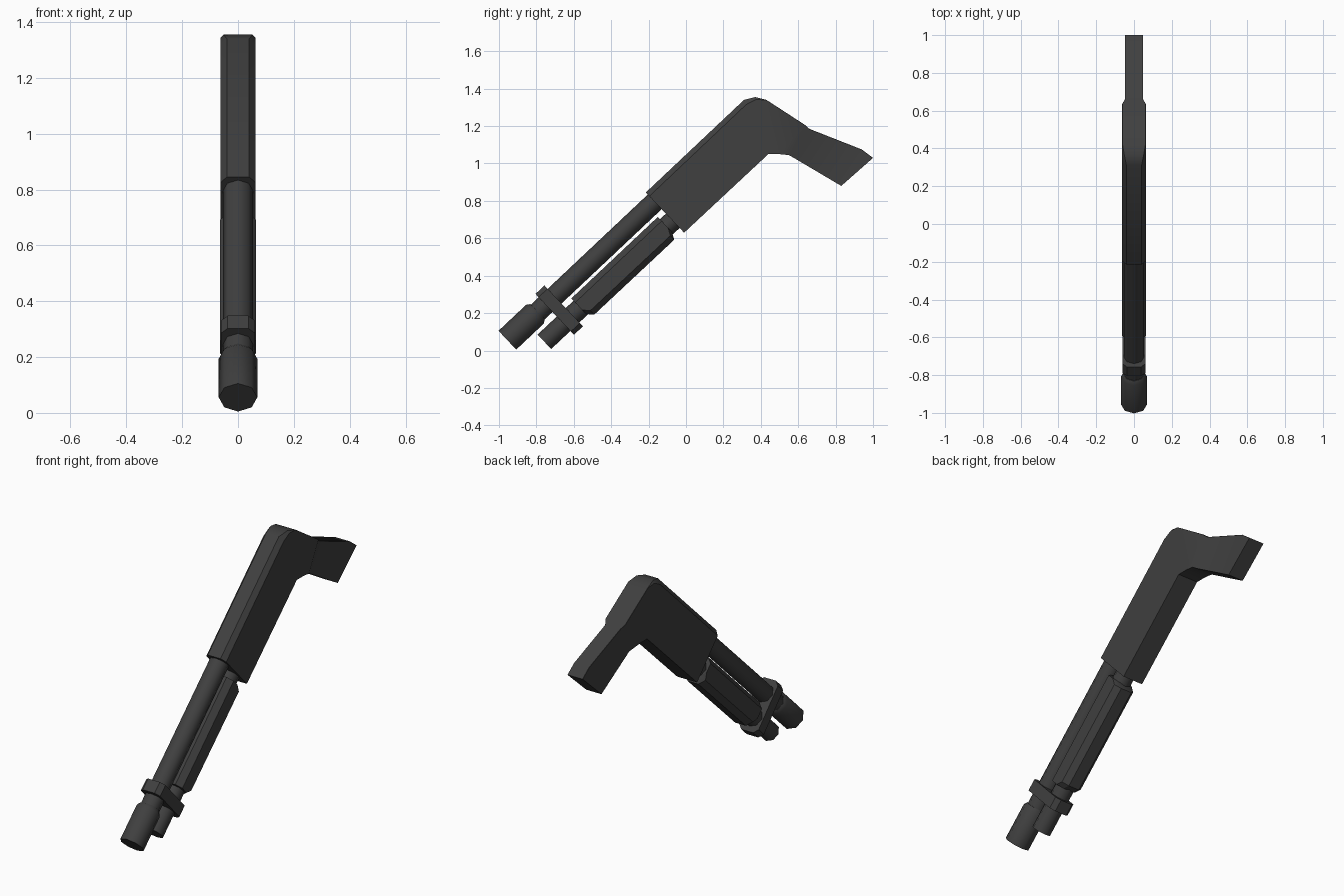
import bpy, bmesh, math

if "Cube" in bpy.data.objects:
    bpy.data.objects.remove(bpy.data.objects["Cube"])

gray = bpy.data.materials.new("dark gray")
gray.diffuse_color = (0.05, 0.05, 0.05, 1)
gray.use_nodes = True
gray.node_tree.nodes["Principled BSDF"].inputs["Base Color"].default_value = gray.diffuse_color

C, S = 0.728, 0.686  # tilt of the barrel axis


def tilt(x, s, n):
    """x across, s along the barrel, n perpendicular (upwards)."""
    return (x, s * C - n * S, s * S + n * C)


def loft(name, rings, angle):
    bm = bmesh.new()
    loops = [[bm.verts.new(p) for p in ring] for ring in rings]
    k = len(loops[0])
    for a, b in zip(loops, loops[1:]):
        for i in range(k):
            j = (i + 1) % k
            bm.faces.new((a[i], a[j], b[j], b[i]))
    bm.faces.new(loops[0])
    bm.faces.new(loops[-1])
    bmesh.ops.recalc_face_normals(bm, faces=bm.faces)
    me = bpy.data.meshes.new(name)
    bm.to_mesh(me)
    bm.free()
    me.materials.append(gray)
    ob = bpy.data.objects.new(name, me)
    bpy.context.collection.objects.link(ob)
    bpy.ops.object.select_all(action='DESELECT')
    ob.select_set(True)
    bpy.context.view_layer.objects.active = ob
    bpy.ops.object.shade_smooth_by_angle(angle=math.radians(angle))
    return ob


def tube(name, n, profile):
    """Eight-sided turned part; profile is a list of (s, radius)."""
    rings = [[tilt(r * math.sin(i * math.pi / 4), s, n + r * math.cos(i * math.pi / 4))
              for i in range(8)] for s, r in profile]
    return loft(name, rings, 50)


def block_ring(s, n, w, top, bottom, c):
    """Chamfered rectangle across the barrel axis."""
    pts = [(w, bottom + c), (w, top - c), (w - c, top), (c - w, top),
           (-w, top - c), (-w, bottom + c), (c - w, bottom), (w - c, bottom)]
    return [tilt(x, s, n + h) for x, h in pts]


# barrel, muzzle and magazine tube
tube("barrel", 0.693, [(-0.5, 0.054), (0.5, 0.054)])
tube("muzzle", 0.695, [(-0.657, 0.069), (-0.455, 0.069), (-0.435, 0.056)])
tube("magazine_tube", 0.553, [(-0.519, 0.053), (0.5, 0.053)])

# clamp joining both tubes
loft("tube_clamp", [block_ring(s, 0.622, 0.061, 0.15, -0.15, 0.024)
                    for s in (-0.378, -0.312)], 30)

# sliding grip with cut lower corners
loft("sliding_grip", [block_ring(s, 0.553, 0.064, 0.07, b, 0.03)
                      for s, b in ((-0.255, -0.045), (-0.226, -0.077),
                                   (0.36, -0.079), (0.38, -0.04))], 30)

# receiver and stock: top point, bottom point, half width, top half width
stations = [
    (-0.215, 0.845, -0.01, 0.63, 0.063, 0.040),
    (0.31, 1.34, 0.44, 1.05, 0.063, 0.040),
    (0.37, 1.355, 0.47, 1.05, 0.063, 0.052),
    (0.43, 1.34, 0.50, 1.05, 0.063, 0.062),
    (0.635, 1.207, 0.55, 1.045, 0.063, 0.062),
    (0.66, 1.185, 0.58, 1.028, 0.048, 0.047),
    (0.94, 1.075, 0.815, 0.889, 0.048, 0.047),
    (1.0, 1.03, 0.83, 0.88, 0.048, 0.047),
]
rings = []
for ty, tz, by, bz, w, wt in stations:
    f = (w - wt) * 1.2 / math.hypot(by - ty, bz - tz)  # chamfer depth
    my, mz = ty + (by - ty) * f, tz + (bz - tz) * f
    rings.append([(w, by, bz), (w, my, mz), (wt, ty, tz),
                  (-wt, ty, tz), (-w, my, mz), (-w, by, bz)])
loft("receiver_and_stock", rings, 30)
